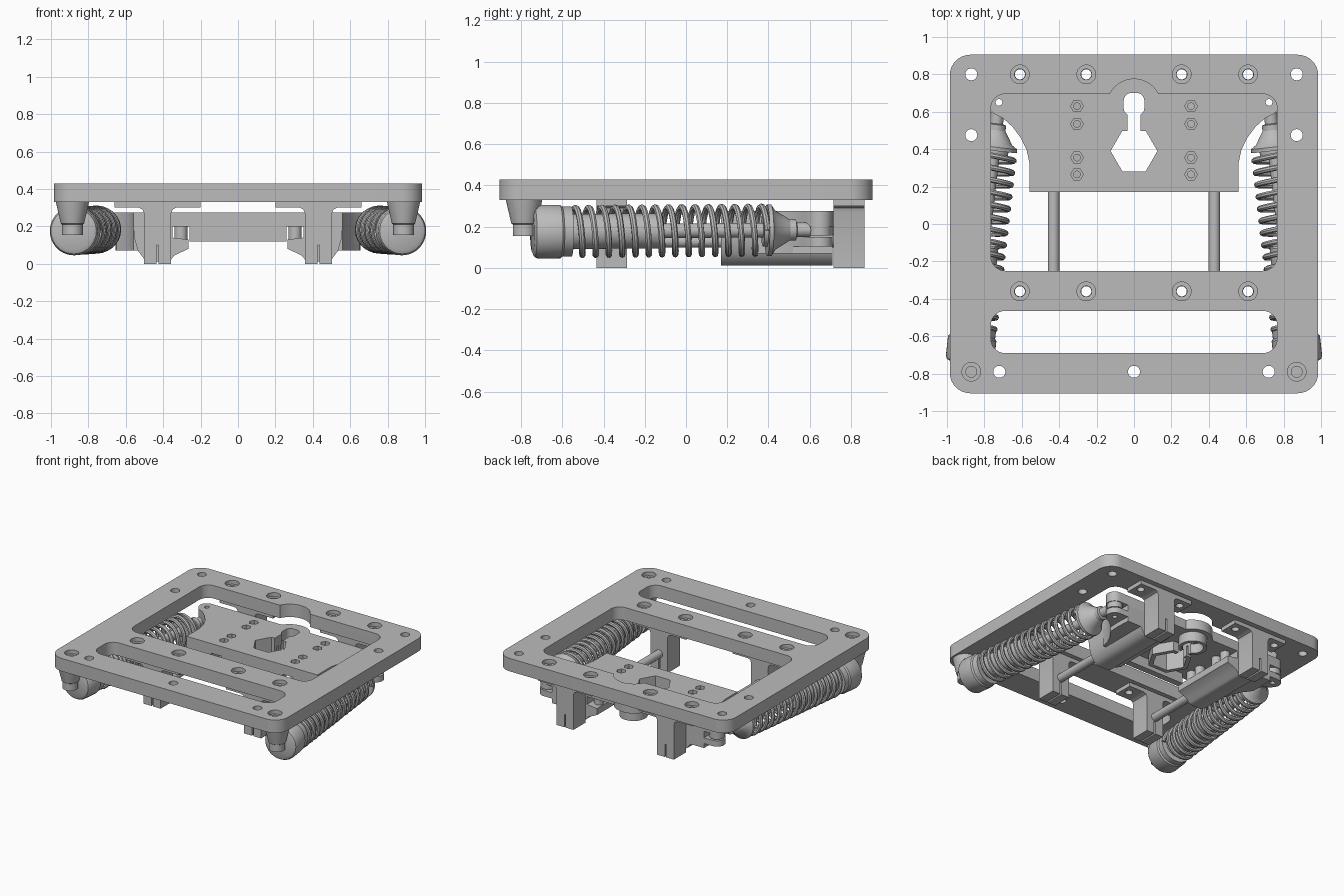
import bpy, bmesh
from math import sin, cos, pi, radians, sqrt
from mathutils import Vector, Matrix

if "Cube" in bpy.data.objects:
    bpy.data.objects.remove(bpy.data.objects["Cube"])

grey = bpy.data.materials.new("machined_grey")
grey.use_nodes = True
grey.diffuse_color = (0.5, 0.5, 0.5, 1)
grey.node_tree.nodes["Principled BSDF"].inputs["Base Color"].default_value = (0.5, 0.5, 0.5, 1)


# ---------- helpers ----------
def circle(x, y, r, n=28, start=0.0, sweep=2 * pi):
    steps = n if sweep > 6 else n - 1
    return [(x + r * cos(start + sweep * i / steps), y + r * sin(start + sweep * i / steps))
            for i in range(n)]


def rounded(x0, x1, y0, y1, r):
    corners = [(x1 - r, y1 - r), (x0 + r, y1 - r), (x0 + r, y0 + r), (x1 - r, y0 + r)]
    return [p for i, (x, y) in enumerate(corners)
            for p in circle(x, y, r, 9, i * pi / 2, pi / 2)]


def make(name, bm):
    bmesh.ops.recalc_face_normals(bm, faces=bm.faces)
    mesh = bpy.data.meshes.new(name)
    bm.to_mesh(mesh)
    bm.free()
    mesh.materials.append(grey)
    ob = bpy.data.objects.new(name, mesh)
    bpy.context.collection.objects.link(ob)
    return ob


def prism(name, outlines, lo, hi, along_y=False):
    bm = bmesh.new()
    for outline in outlines:
        place = (lambda p, h: (p[0], h, p[1])) if along_y else (lambda p, h: (p[0], p[1], h))
        a = [bm.verts.new(place(p, lo)) for p in outline]
        b = [bm.verts.new(place(p, hi)) for p in outline]
        bm.faces.new(a)
        bm.faces.new(b)
        for i in range(len(a)):
            j = (i + 1) % len(a)
            bm.faces.new((a[i], a[j], b[j], b[i]))
    return make(name, bm)


def cut(ob, outlines, lo=-1, hi=1):
    tool = prism("cutter", outlines, lo, hi)
    tool.hide_render = True
    mod = ob.modifiers.new("cut", 'BOOLEAN')
    mod.operation, mod.object, mod.solver = 'DIFFERENCE', tool, 'EXACT'
    bpy.context.view_layer.objects.active = ob
    bpy.ops.object.modifier_apply(modifier=mod.name)
    bpy.data.objects.remove(tool)


def lathe(name, profile, matrix, steps=40):
    bm = bmesh.new()
    vs = [bm.verts.new((r, 0, z)) for r, z in profile]
    es = [bm.edges.new(pair) for pair in zip(vs, vs[1:])]
    bmesh.ops.spin(bm, geom=vs + es, cent=(0, 0, 0), axis=(0, 0, 1), angle=2 * pi, steps=steps)
    bmesh.ops.remove_doubles(bm, verts=bm.verts, dist=1e-5)
    bm.transform(matrix)
    return make(name, bm)


def mirror(ob):
    mod = ob.modifiers.new("mirror", 'MIRROR')
    mod.use_mirror_merge = False
    return ob


def both(points):
    return [(s * x, y) for x, y in points for s in (1, -1)]


# ---------- top frame with windows, bolt holes and counterbores ----------
bracket_bolts = both([(0.61, 0.80), (0.255, 0.80), (0.61, -0.36), (0.255, -0.36)])
sunk = bracket_bolts + both([(0.87, -0.79)])
plain = both([(0.87, 0.80), (0.87, 0.475), (0.72, -0.79)]) + [(0, -0.79)]
frame = prism("top_frame", [rounded(-0.985, 0.985, -0.905, 0.905, 0.11)], 0.33, 0.43)
cut(frame, [rounded(-0.765, 0.765, -0.25, 0.695, 0.075),
            rounded(-0.765, 0.765, -0.69, -0.465, 0.075)]
    + [circle(x, y, 0.032) for x, y in plain] + [circle(x, y, 0.029) for x, y in sunk])
cut(frame, [circle(0, 0.63, 0.145, 48)] + [circle(x, y, 0.05) for x, y in sunk], 0.4, 1)
cut(frame, [circle(0, 0.63, 0.145, 48)])

# ---------- rail brackets and guide rods ----------
RAIL = 0.43
half = [(0.006, 0.1), (0.006, 0), (0.0725, 0), (0.0725, 0.27), (0.08, 0.29), (0.1, 0.3),
        (0.23, 0.3), (0.23, 0.33)]
section = [(RAIL + x, z) for x, z in half] + [(RAIL - x, z) for x, z in reversed(half)]
for name, y in (("rear", 0.79), ("front", -0.36)):
    bracket = prism(name + "_rail_brackets", [section], y - 0.075, y + 0.075, True)
    cut(bracket, [circle(x, b, 0.027) for x, b in bracket_bolts if x > 0])
    mirror(bracket)
mirror(prism("guide_rods", [circle(RAIL, 0.13, 0.031)], -0.43, 0.86, True))

# ---------- sliding carriage ----------
EYE = (0.722, 0.65)
flare = [(0.56, 0.33), (0.575, 0.40), (0.605, 0.46), (0.65, 0.52), (0.70, 0.565), (0.75, 0.59)]
side = [(0.56, 0.17)] + flare + circle(*EYE, 0.06, 9, -0.6, pi / 2 + 0.6)
tab_start = math_start = 0.585
plan = side + circle(0, 0.63, 0.145, 24, tab_start, pi - 2 * tab_start) \
    + [(-x, y) for x, y in reversed(side)]
plate = prism("carriage_plate", [plan], 0.2, 0.275)
screws = both([(0.305, y) for y in (0.265, 0.355, 0.535, 0.63)])
hexagon = circle(0, 0.39, 0.125, 6)
slot = [(-0.035, 0.42), (0.035, 0.42), (0.035, 0.62), (-0.035, 0.62)]
keyhead = rounded(-0.055, 0.055, 0.58, 0.7, 0.04)
pin_hole = circle(*EYE, 0.018, 16)
cut(plate, [hexagon, pin_hole, [(-x, y) for x, y in pin_hole], keyhead]
    + [circle(x, y, 0.018, 16) for x, y in screws])
cut(plate, [slot])
cut(plate, [circle(x, y, 0.034, 6) for x, y in screws], 0.25, 1)

# collar around the keyhole, front lip and screw bosses underneath
for name, outer, inner in (("hex_collar", circle(0, 0.39, 0.16, 6), hexagon),
                           ("round_collar", circle(0, 0.64, 0.1), circle(0, 0.64, 0.075))):
    collar = prism(name, [outer], 0.125, 0.2)
    cut(collar, [inner])
    cut(collar, [slot])
prism("carriage_front_lip", [[(-0.26, 0.12), (0.26, 0.12), (0.26, 0.2), (-0.26, 0.2)]],
      0.17, 0.22, True)
bosses = prism("screw_bosses", [circle(x, y, 0.035, 20) for x, y in screws if x > 0], 0.13, 0.2)
cut(bosses, [circle(x, y, 0.018, 16) for x, y in screws if x > 0])
mirror(bosses)

# bearing housings around the rods
housing = [(0.35, 0.2), (0.35, 0.14), (0.265, 0.13), (0.265, 0.08), (0.34, 0.045),
           (0.36, 0.02), (0.38, 0.012), (0.47, 0.012), (0.505, 0.03), (0.535, 0.07),
           (0.552, 0.13), (0.56, 0.2)]
mirror(prism("bearing_housings", [housing], 0.17, 0.71, True))

# forked arms that hold the rear shock eyes
arm = [(0.52, 0.33)] + side[1:] + [(0.52, 0.71)]
lower_arm = prism("lower_arms", [arm], 0.105, 0.15)
cut(lower_arm, [pin_hole])
mirror(lower_arm)
web = [(0.5, 0.33)] + flare[:4] + [(0.655, 0.6), (0.65, 0.71), (0.5, 0.71)]
mirror(prism("arm_webs", [web], 0.07, 0.205))
lug = prism("upper_lugs", [circle(*EYE, 0.06)], 0.2, 0.222)
cut(lug, [pin_hole])
mirror(lug)

# ---------- coil-over shocks ----------
start, end = Vector((0.885, -0.79, 0.175)), Vector((*EYE, 0.185))
axis = end - start
along = Matrix.Translation(start) @ axis.to_track_quat('Z', 'Y').to_matrix().to_4x4()
parts = {
    "shock_end_caps": [(0, 0.045), (0.1, 0.045), (0.122, 0.055), (0.13, 0.07), (0.13, 0.18),
                       (0.122, 0.19), (0.122, 0.235), (0, 0.235)],
    "shock_dampers": [(0, 0.23), (0.085, 0.23), (0.085, 0.67), (0.075, 0.68), (0, 0.68)],
    "shock_shafts": [(0, 0.67), (0.035, 0.67), (0.035, 1.2), (0, 1.2)],
    "shock_spring_cups": [(0, 1.17), (0.08, 1.17), (0.08, 1.19), (0.125, 1.19), (0.125, 1.21),
                          (0.095, 1.23), (0.065, 1.28), (0.052, 1.3), (0.052, 1.33),
                          (0.035, 1.335), (0.035, 1.4), (0, 1.4)],
}
for name, profile in parts.items():
    mirror(lathe(name, profile, along))
eye = prism("shock_rear_eyes", [circle(*EYE, 0.055)], 0.158, 0.212)
cut(eye, [pin_hole])
mirror(eye)

# helical springs swept along a curve
turns, per_turn, z0, z1 = 14.5, 24, 0.24, 1.18
curve = bpy.data.curves.new("helix", 'CURVE')
curve.dimensions, curve.bevel_depth, curve.bevel_resolution = '3D', 0.0155, 2
curve.use_fill_caps = True
spline = curve.splines.new('POLY')
count = int(turns * per_turn)
spline.points.add(count)
for i, point in enumerate(spline.points):
    a = 2 * pi * i / per_turn
    point.co = (*(along @ Vector((0.114 * cos(a), 0.114 * sin(a), z0 + (z1 - z0) * i / count))), 1)
helix = bpy.data.objects.new("helix", curve)
bpy.context.collection.objects.link(helix)
bpy.context.view_layer.update()
mesh = bpy.data.meshes.new_from_object(helix.evaluated_get(bpy.context.evaluated_depsgraph_get()))
bpy.data.objects.remove(helix)
mesh.materials.clear()
mesh.materials.append(grey)
spring = bpy.data.objects.new("shock_springs", mesh)
bpy.context.collection.objects.link(spring)
mirror(spring)

# tapered posts that carry the front shock ends
mirror(lathe("front_shock_posts", [(0, 0.155), (0.055, 0.155), (0.055, 0.21), (0.062, 0.215),
                                   (0.082, 0.3), (0.088, 0.33), (0, 0.33)],
             Matrix.Translation((0.885, -0.785, 0))))

# ---------- shading ----------
bpy.ops.object.select_all(action='DESELECT')
for ob in bpy.context.scene.objects:
    if ob.type == 'MESH':
        ob.select_set(True)
        bpy.context.view_layer.objects.active = ob
bpy.ops.object.shade_smooth_by_angle(angle=radians(30))
